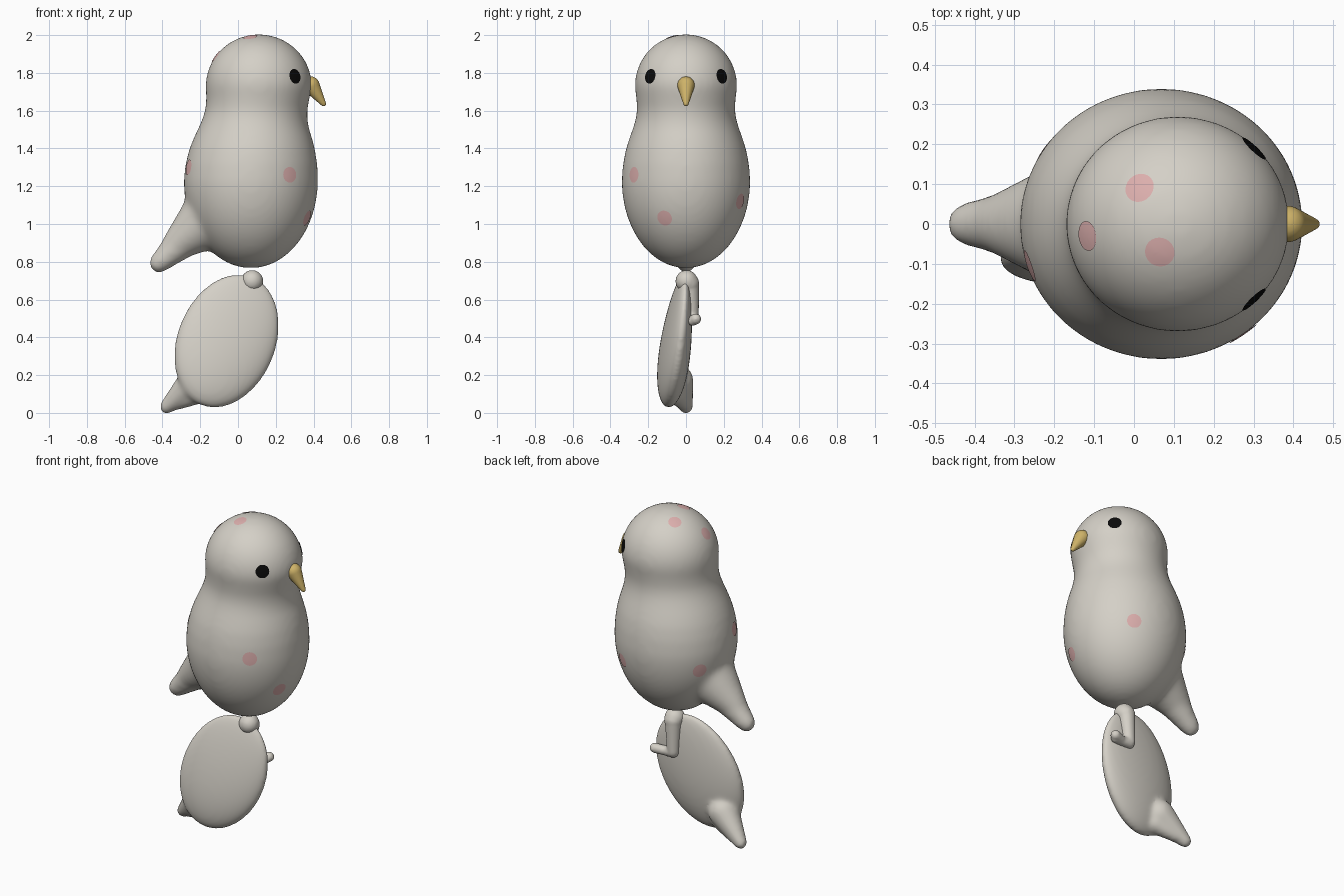
import bpy, bmesh, math
from mathutils import Vector, Matrix
from mathutils.bvhtree import BVHTree

if "Cube" in bpy.data.objects:
    bpy.data.objects.remove(bpy.data.objects["Cube"])


def material(name, rgb):
    m = bpy.data.materials.new(name)
    m.diffuse_color = (*rgb, 1)
    m.use_nodes = True
    m.node_tree.nodes["Principled BSDF"].inputs["Base Color"].default_value = m.diffuse_color
    return m


GREY = material("warm grey", (0.66, 0.63, 0.57))
PINK = material("soft pink", (0.72, 0.43, 0.42))
GOLD = material("beak gold", (0.62, 0.45, 0.14))
BLACK = material("eye black", (0.003, 0.003, 0.003))


def finish(name, bm, mat, voxel=0, smooth=0):
    """Turn a bmesh into a smooth object, optionally fused into one skin."""
    bmesh.ops.recalc_face_normals(bm, faces=bm.faces)
    me = bpy.data.meshes.new(name)
    bm.to_mesh(me)
    bm.free()
    me.materials.append(mat)
    for p in me.polygons:
        p.use_smooth = True
    ob = bpy.data.objects.new(name, me)
    bpy.context.collection.objects.link(ob)
    if voxel:
        r = ob.modifiers.new("Fuse", 'REMESH')
        r.mode = 'VOXEL'
        r.voxel_size = voxel
        r.use_smooth_shade = True
        s = ob.modifiers.new("Soften", 'SMOOTH')
        s.factor = 0.5
        s.iterations = smooth
    return ob


def capsule(bm, a, ra, b, rb):
    """Tapered round-ended limb: hull of two spheres, added to bm."""
    tmp = bmesh.new()
    for p, r in ((a, ra), (b, rb)):
        bmesh.ops.create_uvsphere(tmp, u_segments=28, v_segments=16, radius=r,
                                  matrix=Matrix.Translation(p))
    hull = bmesh.ops.convex_hull(tmp, input=tmp.verts[:])
    junk = {v for v in hull["geom_interior"] if isinstance(v, bmesh.types.BMVert)}
    bmesh.ops.delete(tmp, geom=list(junk), context='VERTS')
    me = bpy.data.meshes.new("tmp")
    tmp.to_mesh(me)
    tmp.free()
    bm.from_mesh(me)
    bpy.data.meshes.remove(me)


def loft(bm, rings, n=48):
    """Skin horizontal elliptical rings (z, centre x, radius x, radius y)."""
    loops = [[bm.verts.new((cx + rx * math.cos(2 * math.pi * i / n),
                            ry * math.sin(2 * math.pi * i / n), z))
              for i in range(n)] for z, cx, rx, ry in rings]
    for lo, hi in zip(loops, loops[1:]):
        for i in range(n):
            j = (i + 1) % n
            bm.faces.new((lo[i], lo[j], hi[j], hi[i]))
    bm.faces.new(loops[0][::-1])
    bm.faces.new(loops[-1])


# Body, neck and head in one profile, with the tail fused on
rings = []
for k in range(1, 15):
    t = math.radians(90 * k / 14)
    rings.append((1.23 - 0.465 * math.cos(t), 0.068,
                  0.356 * math.sin(t), 0.341 * math.sin(t)))
rings += [(1.32, 0.071, 0.349, 0.334), (1.40, 0.075, 0.332, 0.318),
          (1.46, 0.079, 0.312, 0.298), (1.51, 0.083, 0.292, 0.280),
          (1.56, 0.090, 0.277, 0.265), (1.61, 0.098, 0.270, 0.259),
          (1.67, 0.106, 0.274, 0.264)]
for k in range(14):
    t = math.radians(90 * k / 14)
    rings.append((1.73 + 0.275 * math.sin(t), 0.11,
                  0.282 * math.cos(t), 0.272 * math.cos(t)))
bm = bmesh.new()
loft(bm, rings)
capsule(bm, (-0.12, 0, 1.06), 0.135, (-0.419, 0, 0.793), 0.055)
capsule(bm, (-0.15, 0, 1.03), 0.16, (-0.33, 0, 0.885), 0.078)
body = finish("body", bm, GREY, 0.014, 26)

# Flat oval wing, thicker toward its lower end, with a small tip
bm = bmesh.new()
bmesh.ops.create_uvsphere(bm, u_segments=48, v_segments=32, radius=1)
for v in bm.verts:
    v.co.y *= 1 - 0.3 * v.co.z
shear = Matrix.Identity(4)
shear[1][0], shear[1][2] = 0.09, 0.10
place = (Matrix.Translation((-0.06, -0.051, 0.382)) @ shear
         @ Matrix.Rotation(math.radians(22), 4, 'Y')
         @ Matrix.Diagonal((0.262, 0.078, 0.368, 1)))
bm.transform(place)
capsule(bm, (-0.225, -0.05, 0.17), 0.09, (-0.378, 0.0, 0.032), 0.038)
capsule(bm, (-0.20, -0.06, 0.11), 0.06, (-0.32, -0.015, 0.055), 0.04)
finish("wing", bm, GREY, 0.011, 18)

# Leg with a round hip and a foot of two short toes
bm = bmesh.new()
capsule(bm, (0.075, 0.003, 0.697), 0.059, (0.074, 0.016, 0.685), 0.054)
capsule(bm, (0.072, 0.02, 0.67), 0.049, (0.065, 0.032, 0.50), 0.036)
capsule(bm, (0.065, 0.032, 0.495), 0.034, (0.17, 0.035, 0.485), 0.024)
capsule(bm, (0.12, 0.035, 0.49), 0.028, (0.18, 0.052, 0.497), 0.029)
finish("leg", bm, GREY, 0.008, 4)

# Beak
bm = bmesh.new()
capsule(bm, (0.386, 0, 1.735), 0.046, (0.453, 0, 1.636), 0.014)
finish("beak", bm, GOLD, 0.005, 4)

# Painted eyes and spots: thin discs that follow the body surface
bpy.context.view_layer.update()
skin = BVHTree.FromObject(body, bpy.context.evaluated_depsgraph_get())


def patch(name, centre, radius, mat, n=24, steps=4):
    c, nrm, _, _ = skin.find_nearest(Vector(centre))
    turn = nrm.to_track_quat('Z', 'Y')
    bm = bmesh.new()

    def point(r, a):
        p = c + turn @ Vector((r * math.cos(a), r * math.sin(a), 0))
        q = skin.find_nearest(p)[0]
        return bm.verts.new(q + nrm * 0.003)

    mid = point(0, 0)
    loops = [[point(radius * s / steps, 2 * math.pi * i / n) for i in range(n)]
             for s in range(1, steps + 1)]
    for i in range(n):
        j = (i + 1) % n
        bm.faces.new((mid, loops[0][i], loops[0][j]))
        for a, b in zip(loops, loops[1:]):
            bm.faces.new((a[i], b[i], b[j], a[j]))
    ob = finish(name, bm, mat)
    if ob.data.polygons[0].normal.dot(nrm) < 0:
        ob.data.flip_normals()


for side, label in ((-1, "right"), (1, "left")):
    patch(label + "_eye", (0.305, 0.193 * side, 1.783), 0.040, BLACK)

spots = [(0.27, -0.27, 1.26), (0.37, -0.115, 1.03), (0.238, 0.285, 1.12),
         (-0.262, -0.105, 1.30), (-0.21, 0.174, 1.14),
         (0.015, 0.09, 1.967), (-0.115, -0.03, 1.885), (0.065, -0.07, 1.987)]
for i, p in enumerate(spots):
    patch("spot_%d" % (i + 1), p, 0.042 if i < 5 else 0.038, PINK)
